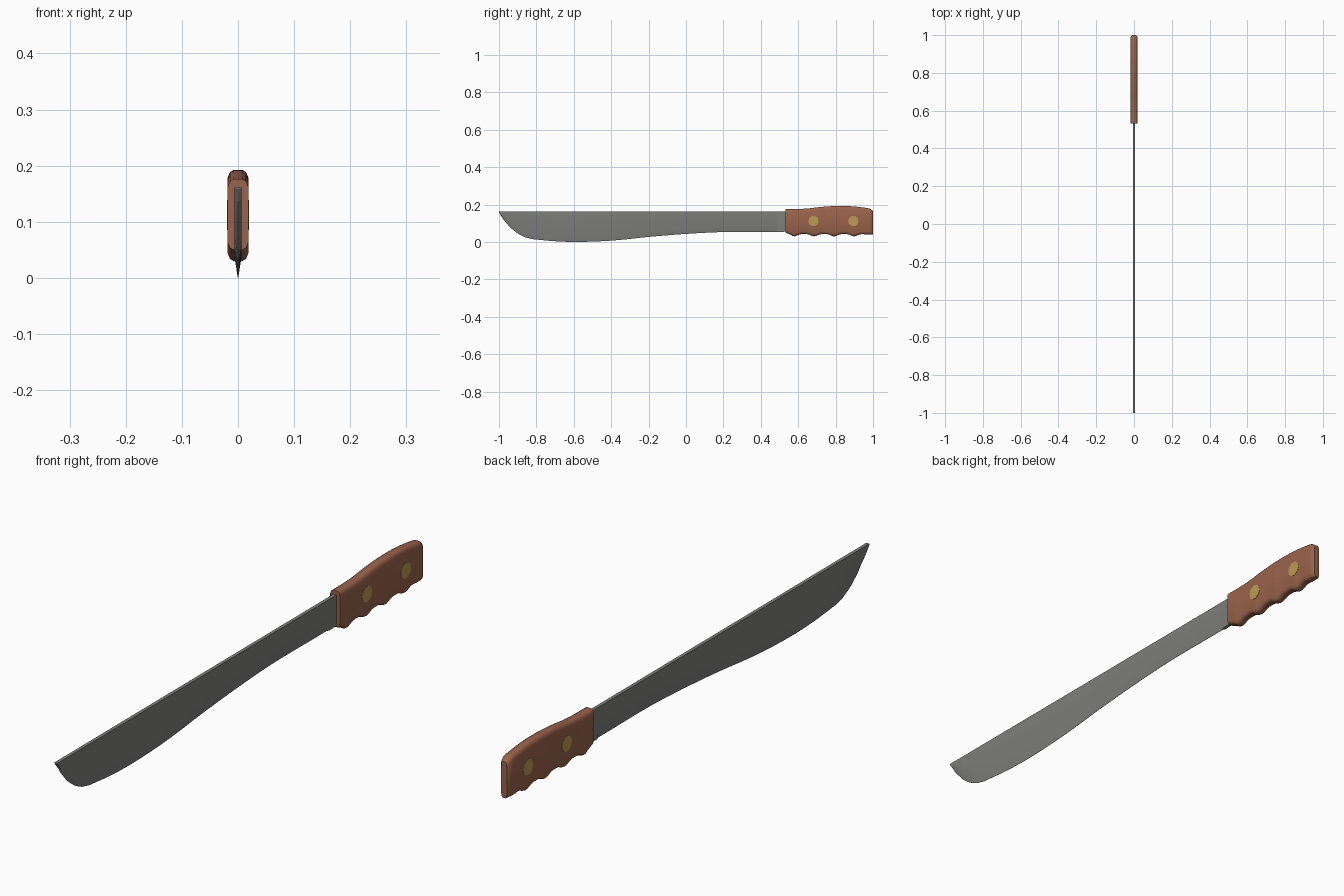
import bpy, bmesh, math
from mathutils import Matrix

if "Cube" in bpy.data.objects:
    bpy.data.objects.remove(bpy.data.objects["Cube"])


def material(name, rgb):
    m = bpy.data.materials.new(name)
    m.diffuse_color = (*rgb, 1)
    m.use_nodes = True
    m.node_tree.nodes["Principled BSDF"].inputs["Base Color"].default_value = m.diffuse_color
    return m


steel = material("grey steel", (0.21, 0.21, 0.205))
wood = material("brown wood", (0.32, 0.125, 0.07))
brass = material("brass", (0.5, 0.32, 0.09))


def finish(name, bm, mat, angle=30):
    bmesh.ops.remove_doubles(bm, verts=bm.verts, dist=1e-5)
    bmesh.ops.recalc_face_normals(bm, faces=bm.faces)
    me = bpy.data.meshes.new(name)
    bm.to_mesh(me)
    bm.free()
    me.materials.append(mat)
    ob = bpy.data.objects.new(name, me)
    bpy.context.collection.objects.link(ob)
    bpy.ops.object.select_all(action='DESELECT')
    ob.select_set(True)
    bpy.context.view_layer.objects.active = ob
    bpy.ops.object.shade_smooth_by_angle(angle=math.radians(angle))
    return ob


def loft(name, rings, mat, angle=30):
    """Skin a list of equal-length closed rings and cap both ends."""
    bm = bmesh.new()
    vs = [[bm.verts.new(p) for p in r] for r in rings]
    n = len(vs[0])
    for a, b in zip(vs, vs[1:]):
        for i in range(n):
            j = (i + 1) % n
            bm.faces.new((a[i], a[j], b[j], b[i]))
    bm.faces.new(vs[0])
    bm.faces.new(vs[-1])
    return finish(name, bm, mat, angle)


def smooth_at(pts, y):
    """Catmull-Rom style interpolation of (y, z) points."""
    for i in range(len(pts) - 1):
        (y0, z0), (y1, z1) = pts[i], pts[i + 1]
        if y <= y1 + 1e-9:
            pa, pb = pts[max(i - 1, 0)], pts[min(i + 2, len(pts) - 1)]
            h = y1 - y0
            m0 = (z1 - pa[1]) / (y1 - pa[0]) * h
            m1 = (pb[1] - z0) / (pb[0] - y0) * h
            t = (y - y0) / h
            return ((2*t**3 - 3*t*t + 1) * z0 + (t**3 - 2*t*t + t) * m0
                    + (3*t*t - 2*t**3) * z1 + (t**3 - t*t) * m1)
    return pts[-1][1]


# Blade: flat spine, ground cutting edge, blunt section by the handle
TOP, HALF = 0.162, 0.006
edge = [(-1, 0.158), (-0.975, 0.118), (-0.94, 0.077), (-0.9, 0.045), (-0.86, 0.025),
        (-0.82, 0.015), (-0.72, 0.005), (-0.6, 0.0), (-0.45, 0.004), (-0.33, 0.013),
        (-0.2, 0.027), (0, 0.043), (0.2, 0.053), (0.48, 0.053), (0.6, 0.058)]
ys = [-1, -0.988] + [p[0] for p in edge[1:7]]
ys += [-0.66 + 0.06 * i for i in range(20)] + [0.485, 0.495, 0.6]
rings = []
for y in ys:
    b = smooth_at(edge, y)
    mid = b + 0.22 * (TOP - b)
    e = HALF if y > 0.49 else 0.0004
    rings.append([(HALF, y, TOP), (HALF, y, mid), (e, y, b),
                  (-e, y, b), (-HALF, y, mid), (-HALF, y, TOP)])
loft("blade", rings, steel)

# Handle: rounded section following a humped back and finger grooves
back = [(0.53, 0.176), (0.59, 0.176), (0.65, 0.179), (0.72, 0.187), (0.8, 0.192),
        (0.88, 0.191), (0.95, 0.184), (0.985, 0.177), (1.0, 0.166)]
N = 48
rings = []
for y in [0.533 + 0.452 * i / N for i in range(N + 1)] + [0.994, 1.0]:
    t = smooth_at(back, y)
    ridge = (0.5 + 0.5 * math.cos(2 * math.pi * (y - 0.685) / 0.107)) ** 2
    b = 0.042 - 0.012 * ridge if 0.57 < y < 0.95 else 0.04
    if y < 0.57:
        b = 0.05 - 0.016 * (y - 0.533) / 0.037
    s = 1.0 if y < 0.986 else (0.86 if y < 0.999 else 0.6)
    side = [(0.008, t), (0.0145, t - 0.004), (0.0185, t - 0.014),
            (0.0185, b + 0.014), (0.0145, b + 0.004), (0.008, b)]
    rings.append([(x * s, y, z) for x, z in side]
                 + [(-x * s, y, z) for x, z in reversed(side)])
loft("handle", rings, wood, 40)

# Rivets through the handle, showing on both sides
for i, y in enumerate((0.682, 0.895)):
    bm = bmesh.new()
    bmesh.ops.create_cone(bm, cap_ends=True, segments=10, radius1=0.028, radius2=0.028,
                          depth=0.039,
                          matrix=Matrix.Translation((0, y, 0.112)) @ Matrix.Rotation(math.pi / 2, 4, 'Y'))
    finish(f"rivet_{i + 1}", bm, brass)
